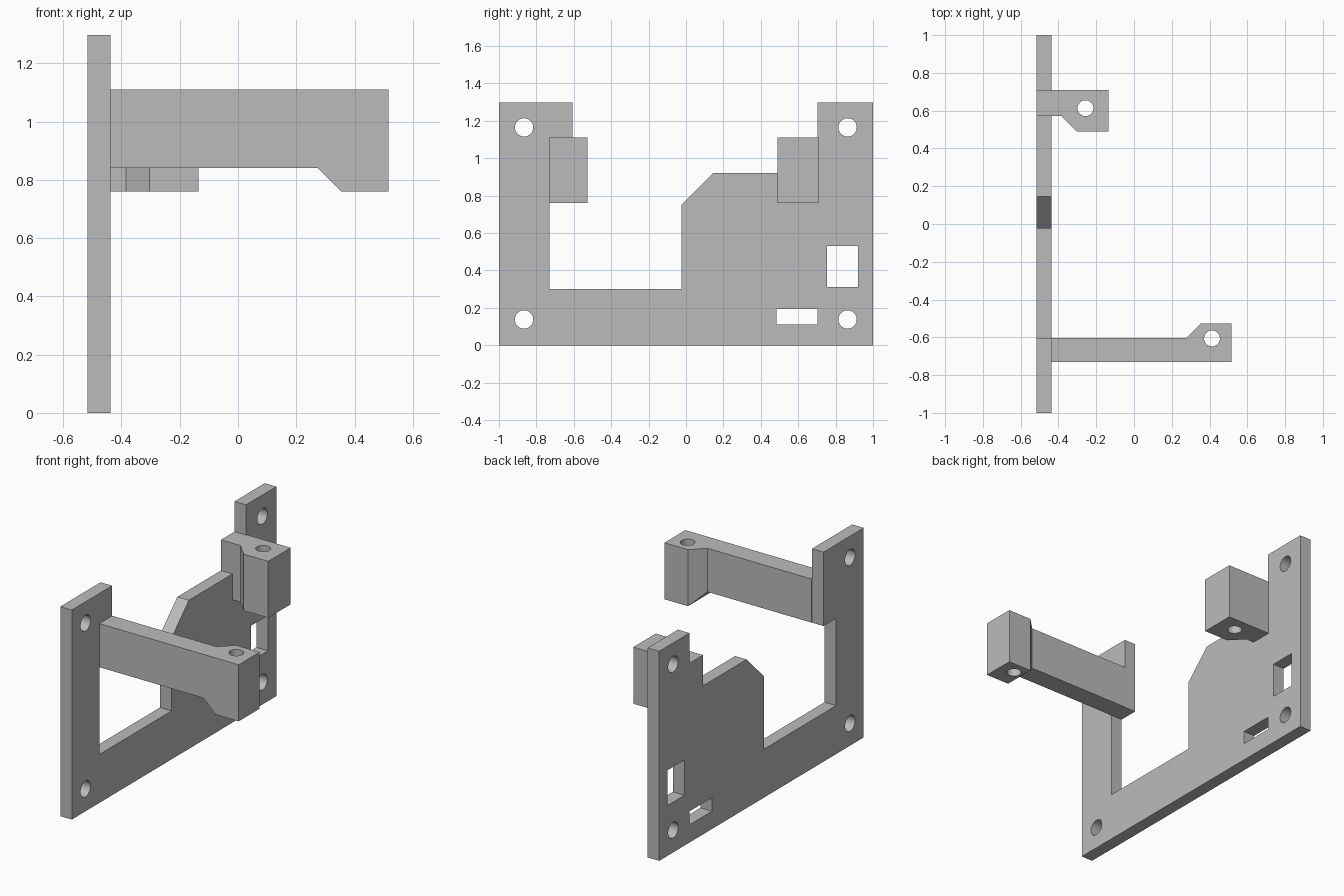
import bpy, bmesh, math
from mathutils import Vector

if "Cube" in bpy.data.objects:
    bpy.data.objects.remove(bpy.data.objects["Cube"], do_unlink=True)

grey = bpy.data.materials.new("light grey")
grey.use_nodes = True
grey.diffuse_color = (0.5, 0.5, 0.5, 1)
grey.node_tree.nodes["Principled BSDF"].inputs["Base Color"].default_value = (0.5, 0.5, 0.5, 1)


def prism(name, outline, axis, lo, hi):
    """Extrude a 2D outline along axis 0, 1 or 2 from lo to hi."""
    def place(p):
        c = list(p)
        c.insert(axis, lo)
        return c
    bm = bmesh.new()
    face = bm.faces.new([bm.verts.new(place(p)) for p in outline])
    grown = bmesh.ops.extrude_face_region(bm, geom=[face])
    move = Vector((0, 0, 0))
    move[axis] = hi - lo
    bmesh.ops.translate(bm, vec=move,
                        verts=[v for v in grown["geom"] if isinstance(v, bmesh.types.BMVert)])
    bmesh.ops.recalc_face_normals(bm, faces=bm.faces)
    mesh = bpy.data.meshes.new(name)
    bm.to_mesh(mesh)
    bm.free()
    mesh.materials.append(grey)
    obj = bpy.data.objects.new(name, mesh)
    bpy.context.collection.objects.link(obj)
    return obj


def circle(u, v, r, n=48):
    return [(u + r * math.cos(2 * math.pi * i / n), v + r * math.sin(2 * math.pi * i / n))
            for i in range(n)]


def rect(u0, u1, v0, v1):
    return [(u0, v0), (u1, v0), (u1, v1), (u0, v1)]


def combine(obj, tool, operation):
    """Apply a boolean and discard the tool."""
    mod = obj.modifiers.new("cut", 'BOOLEAN')
    mod.operation, mod.object, mod.solver = operation, tool, 'EXACT'
    bpy.ops.object.select_all(action='DESELECT')
    bpy.context.view_layer.objects.active = obj
    obj.select_set(True)
    bpy.ops.object.modifier_apply(modifier=mod.name)
    bpy.data.objects.remove(tool, do_unlink=True)


BACK, FACE = -0.517, -0.438          # plate thickness along x
LOW, STEP, HIGH = 0.76, 0.84, 1.11   # arm heights

# Upright mounting plate
plate = prism("mounting_plate", [
    (-1, 0), (1, 0), (1, 1.297), (0.704, 1.297), (0.704, HIGH), (0.572, HIGH),
    (0.572, 0.92), (0.145, 0.92), (-0.025, 0.75), (-0.025, 0.30), (-0.73, 0.30),
    (-0.73, STEP), (-0.606, STEP), (-0.606, 1.297), (-1, 1.297)], 0, BACK, FACE)

# Screw holes, window and slot through the plate
openings = [circle(y, z, 0.049) for y in (-0.866, 0.864) for z in (0.138, 1.165)]
openings += [rect(0.754, 0.919, 0.312, 0.53), rect(0.484, 0.703, 0.11, 0.193)]
for outline in openings:
    combine(plate, prism("plate_cutter", outline, 0, BACK - 0.1, FACE + 0.1), 'DIFFERENCE')

# Long arm: plan outline trimmed to its side outline
long_arm = prism("long_arm", [
    (FACE, -0.73), (0.516, -0.73), (0.516, -0.526), (0.354, -0.526),
    (0.275, -0.604), (FACE, -0.604)], 2, LOW, HIGH)
underside = prism("arm_underside_cutter", [
    (FACE - 0.1, LOW - 0.1), (0.454, LOW - 0.1), (0.275, STEP + 0.0), (FACE - 0.1, STEP)],
    1, -0.9, -0.4)
# keep a 45 degree ramp up from the low end block
for v in underside.data.vertices:
    if v.co.x > 0.4:
        v.co.x = 0.275 + (STEP - LOW + 0.1)
combine(long_arm, underside, 'DIFFERENCE')

# Short arm with a block end
short_arm = prism("short_arm", [
    (FACE, 0.71), (-0.136, 0.71), (-0.136, 0.49), (-0.304, 0.49),
    (-0.384, 0.572), (FACE, 0.572)], 2, LOW, HIGH)

# Vertical screw holes in both arm ends
for arm, x, y in ((long_arm, 0.413, -0.606), (short_arm, -0.257, 0.613)):
    combine(arm, prism("arm_cutter", circle(x, y, 0.042), 2, LOW - 0.1, HIGH + 0.1), 'DIFFERENCE')

# Flat faces with smooth hole walls
bpy.ops.object.select_all(action='DESELECT')
for obj in (plate, long_arm, short_arm):
    obj.select_set(True)
bpy.context.view_layer.objects.active = plate
bpy.ops.object.shade_smooth_by_angle(angle=math.radians(20))
